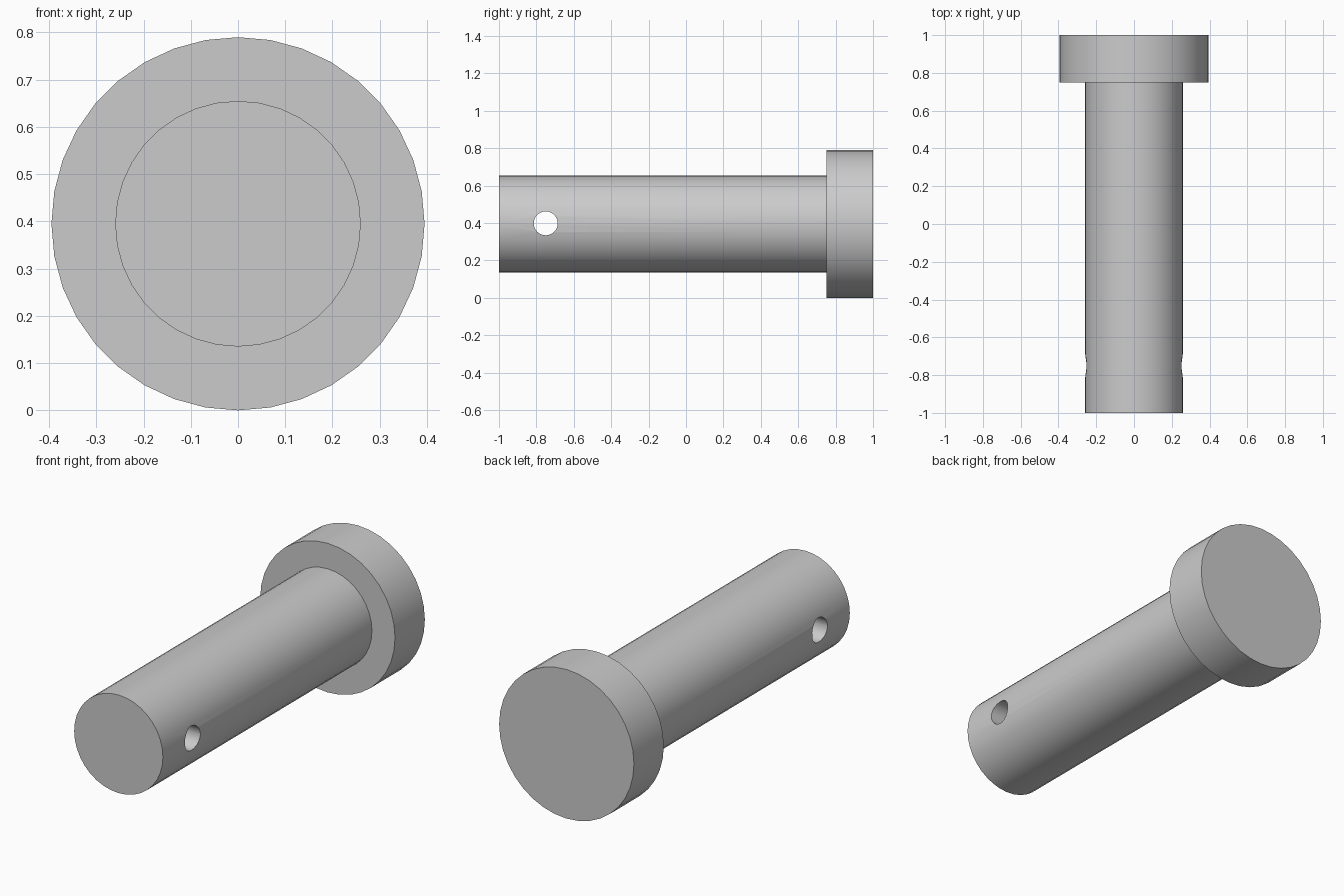
import bpy, bmesh
from math import pi
from mathutils import Matrix

if "Cube" in bpy.data.objects:
    bpy.data.objects.remove(bpy.data.objects["Cube"])

CENTRE_Z = 0.395
SIDES = 36


def lathe(name, profile):
    """Revolve (radius, y) points around the pin's axis."""
    bm = bmesh.new()
    verts = [bm.verts.new((r, y, 0)) for r, y in profile]
    edges = [bm.edges.new(pair) for pair in zip(verts, verts[1:])]
    bmesh.ops.spin(bm, geom=verts + edges, cent=(0, 0, 0), axis=(0, 1, 0),
                   angle=2 * pi, steps=SIDES)
    bmesh.ops.remove_doubles(bm, verts=bm.verts, dist=1e-4)
    # Close both flat ends
    bmesh.ops.holes_fill(bm, edges=[e for e in bm.edges if e.is_boundary], sides=0)
    bmesh.ops.recalc_face_normals(bm, faces=bm.faces)
    mesh = bpy.data.meshes.new(name)
    bm.to_mesh(mesh)
    bm.free()
    obj = bpy.data.objects.new(name, mesh)
    obj.location.z = CENTRE_Z
    bpy.context.collection.objects.link(obj)
    return obj


# Shaft and head in one turned piece
pin = lathe("headed_pin", [(0.26, -1), (0.26, 0.75), (0.395, 0.75), (0.395, 1)])

# Cross hole near the shaft's free end
bpy.ops.mesh.primitive_cylinder_add(vertices=32, radius=0.064, depth=1,
                                    location=(0, -0.75, CENTRE_Z + 0.003),
                                    rotation=(0, pi / 2, 0))
cutter = bpy.context.object
cutter.name = "hole_cutter"
cutter.hide_render = True

bpy.ops.object.select_all(action='DESELECT')
pin.select_set(True)
bpy.context.view_layer.objects.active = pin
cut = pin.modifiers.new("cross_hole", 'BOOLEAN')
cut.operation = 'DIFFERENCE'
cut.solver = 'EXACT'
cut.object = cutter
bpy.ops.object.modifier_apply(modifier=cut.name)
bpy.data.objects.remove(cutter)

# Smooth barrels, sharp rims
bpy.ops.object.shade_smooth_by_angle(angle=pi / 6)
